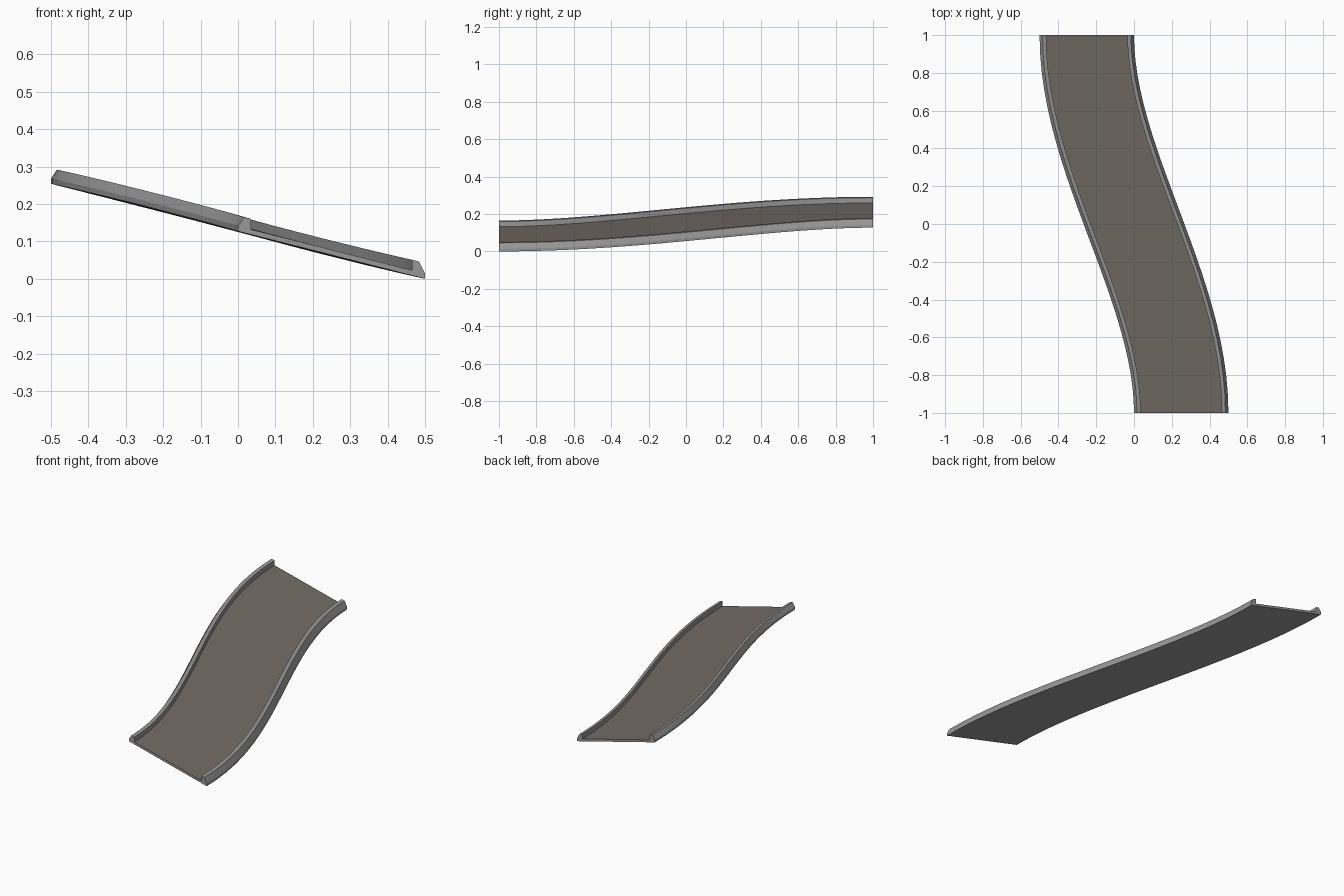
import bpy, bmesh, math

if "Cube" in bpy.data.objects:
    bpy.data.objects.remove(bpy.data.objects["Cube"])

def mat(name, rgb):
    m = bpy.data.materials.new(name)
    m.diffuse_color = (*rgb, 1)
    m.use_nodes = True
    m.node_tree.nodes["Principled BSDF"].inputs["Base Color"].default_value = m.diffuse_color
    return m

grey = mat("barrier grey", (0.31, 0.31, 0.31))
tarmac = mat("road brown grey", (0.175, 0.152, 0.133))

# Cross-section: left kerb (across, height), mirrored to the right side
half = [(-0.25, 0), (-0.25, 0.014), (-0.234, 0.042), (-0.215, 0.042), (-0.215, 0.014)]
profile = half + [(-u, h) for u, h in reversed(half)]
ROAD_EDGE = 4            # profile edge that is the driving surface
BANK = 0.127 / 0.5       # constant sideways slope
STEPS = 24

bm = bmesh.new()
rings = []
for i in range(STEPS + 1):
    # S-shaped centre line with a gentle climb
    t = i / STEPS
    s = t * t * (3 - 2 * t)
    x, y, z = 0.25 - 0.5 * s, 2 * t - 1, 0.0635 + 0.127 * s
    a = math.atan2(-0.5 * 6 * t * (1 - t), 2)
    rings.append([bm.verts.new((x + u * math.cos(a), y - u * math.sin(a), z - u * BANK + h))
                  for u, h in profile])

# Sweep the section along the path
n = len(profile)
for r0, r1 in zip(rings, rings[1:]):
    for j in range(n):
        k = (j + 1) % n
        f = bm.faces.new((r0[j], r0[k], r1[k], r1[j]))
        f.material_index = 1 if j == ROAD_EDGE else 0
# End caps
bm.faces.new(rings[0])
bm.faces.new(rings[-1][::-1])
bmesh.ops.recalc_face_normals(bm, faces=bm.faces)

me = bpy.data.meshes.new("banked_s_bend_road")
bm.to_mesh(me)
bm.free()
me.materials.append(grey)
me.materials.append(tarmac)
ob = bpy.data.objects.new("banked_s_bend_road", me)
bpy.context.collection.objects.link(ob)
bpy.context.view_layer.objects.active = ob
ob.select_set(True)
bpy.ops.object.shade_smooth_by_angle(angle=math.radians(20))
